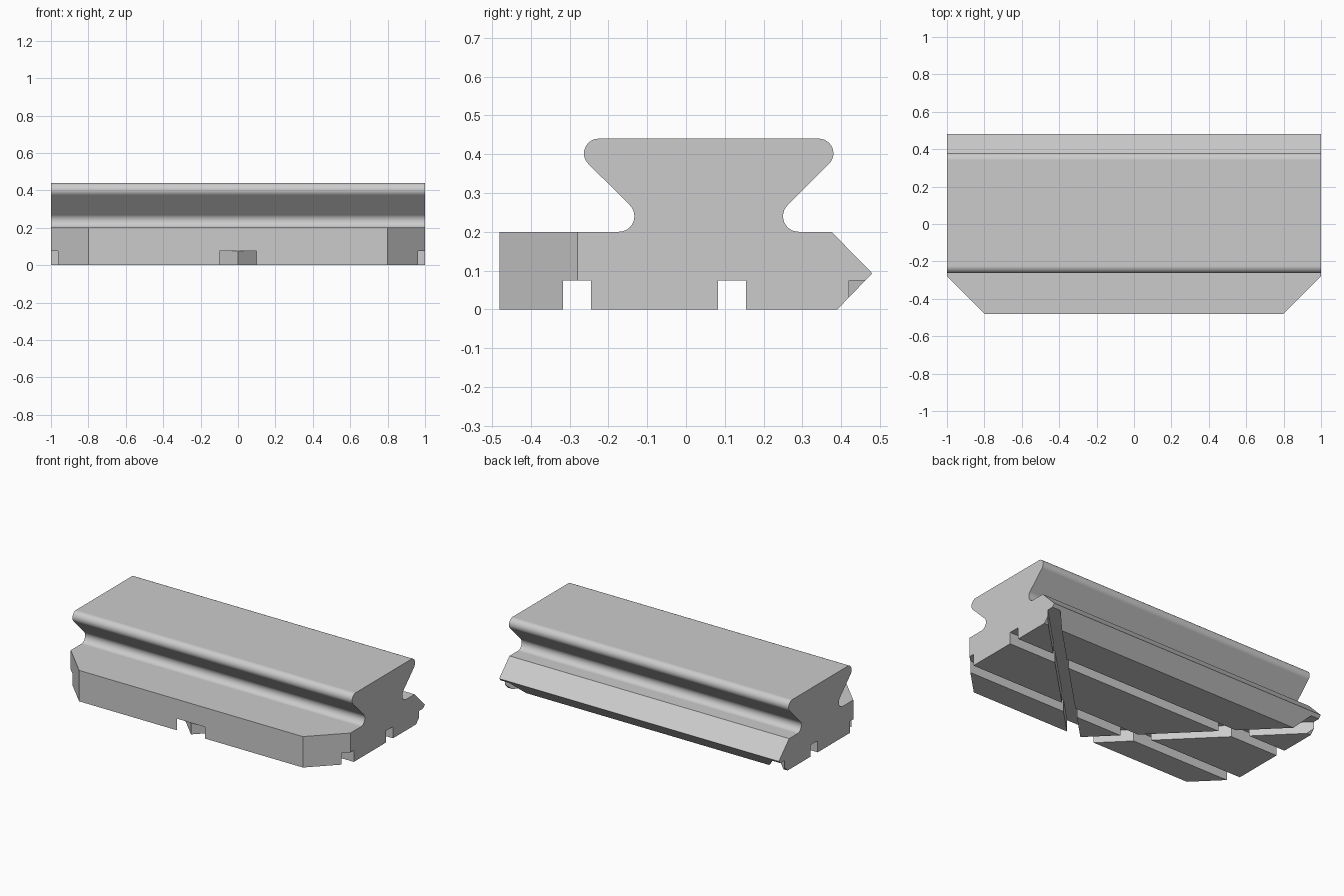
import bpy
import bmesh
import math
from mathutils import Vector

cube = bpy.data.objects.get("Cube")
if cube:
    bpy.data.objects.remove(cube, do_unlink=True)

# Single grey finish
grey = bpy.data.materials.new("plain_grey")
grey.use_nodes = True
colour = (0.6, 0.6, 0.6, 1.0)
grey.diffuse_color = colour
grey.node_tree.nodes["Principled BSDF"].inputs["Base Color"].default_value = colour


def prism(name, points, direction, material=None):
    """Extrude a closed outline of 3D points along a direction."""
    bm = bmesh.new()
    face = bm.faces.new([bm.verts.new(p) for p in points])
    new = bmesh.ops.extrude_face_region(bm, geom=[face])["geom"]
    verts = [v for v in new if isinstance(v, bmesh.types.BMVert)]
    bmesh.ops.translate(bm, verts=verts, vec=Vector(direction))
    bmesh.ops.recalc_face_normals(bm, faces=bm.faces[:])
    mesh = bpy.data.meshes.new(name)
    bm.to_mesh(mesh)
    bm.free()
    obj = bpy.data.objects.new(name, mesh)
    bpy.context.collection.objects.link(obj)
    mesh.materials.append(material or grey)
    return obj


def arc(y, z, radius, start, end, steps=12):
    angles = [math.radians(start + (end - start) * i / steps) for i in range(steps + 1)]
    return [(y + radius * math.cos(a), z + radius * math.sin(a)) for a in angles]


# Rail section: pointed back, flat front, undercut head with rounded edges
section = [(-0.48, 0), (0.39, 0), (0.48, 0.093), (0.375, 0.2)]
section += arc(0.29, 0.24, 0.04, 270, 135)
section += arc(0.342, 0.402, 0.038, -45, 90)
section += arc(-0.225, 0.402, 0.038, 90, 225)
section += arc(-0.173, 0.24, 0.04, 45, -90)
section += [(-0.48, 0.2)]
body = prism("rail_block", [(-1, y, z) for y, z in section], (2, 0, 0))

DEPTH = 0.075
cutters = []

# Straight grooves along the underside
for y in (-0.317, 0.083):
    outline = [(-1.2, y, -0.1), (-1.2, y + 0.072, -0.1),
               (-1.2, y + 0.072, DEPTH), (-1.2, y, DEPTH)]
    cutters.append(prism("straight_groove_cutter", outline, (2.4, 0, 0)))

for side in (-1, 1):
    # Diagonal grooves spreading from the middle of the front
    plan = [(-0.1, -0.58), (0, -0.58), (1.18, 0.6), (1.08, 0.6)]
    cutters.append(prism("diagonal_groove_cutter",
                         [(side * x, y, -0.1) for x, y in plan], (0, 0, 0.1 + DEPTH)))
    # Angled front corners
    plan = [(1.1, -0.18), (0.7, -0.58), (1.1, -0.58)]
    cutters.append(prism("corner_cutter",
                         [(side * x, y, -0.1) for x, y in plan], (0, 0, 0.4)))

bpy.ops.object.select_all(action="DESELECT")
bpy.context.view_layer.objects.active = body
body.select_set(True)
for cutter in cutters:
    cutter.hide_render = True
    cut = body.modifiers.new("cut", "BOOLEAN")
    cut.operation = "DIFFERENCE"
    cut.solver = "EXACT"
    cut.object = cutter
    bpy.ops.object.modifier_apply(modifier=cut.name)
    bpy.data.objects.remove(cutter, do_unlink=True)

# Smooth the rounded edges, keep the flats flat
bpy.ops.object.shade_smooth_by_angle(angle=math.radians(30))
weighted = body.modifiers.new("flat_faces", "WEIGHTED_NORMAL")
weighted.keep_sharp = True
